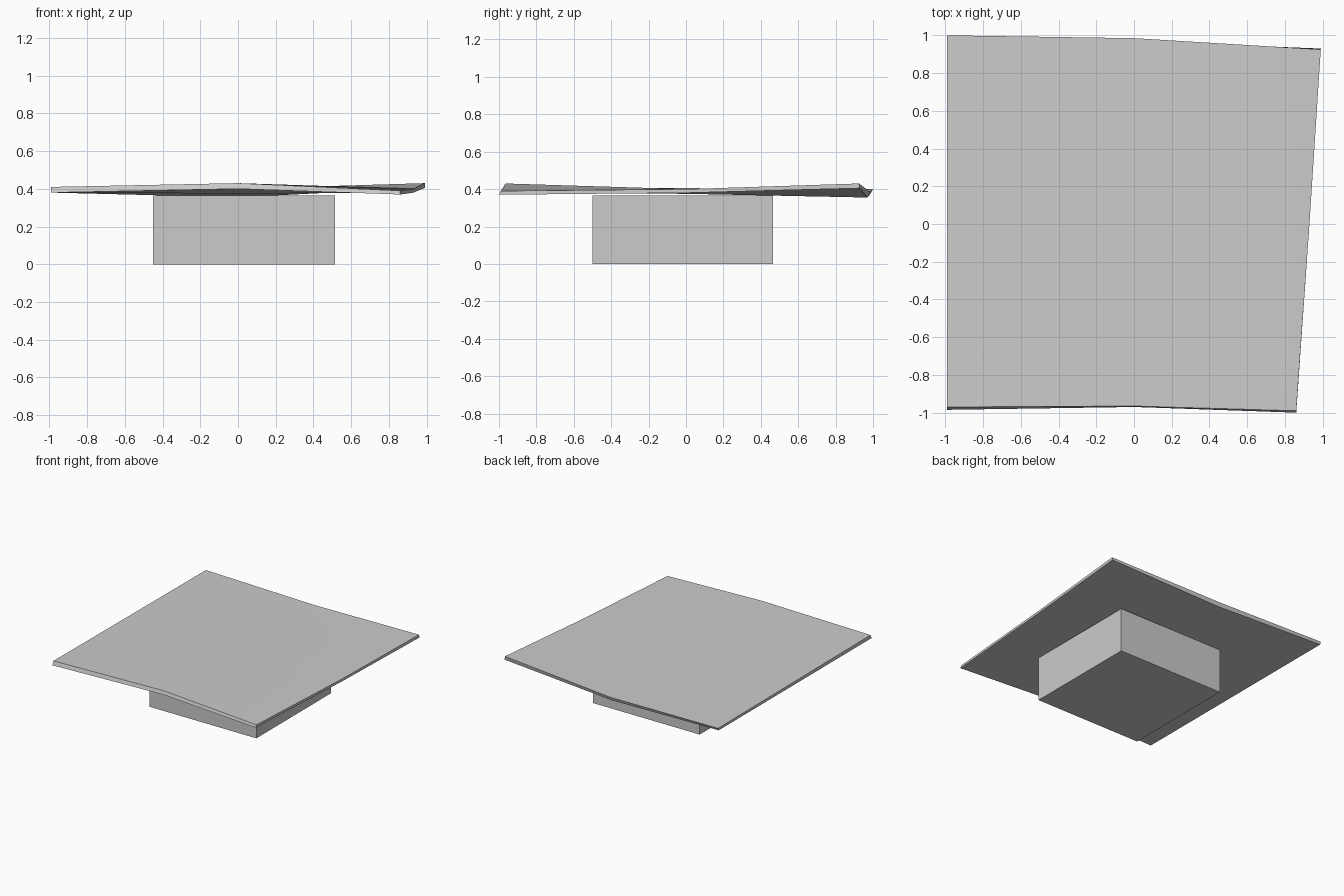
import bpy
import bmesh
import math

old = bpy.data.objects.get("Cube")
if old:
    bpy.data.objects.remove(old, do_unlink=True)

# Plain grey finish
grey = bpy.data.materials.new("plain grey")
grey.use_nodes = True
colour = (0.6, 0.6, 0.6, 1)
grey.diffuse_color = colour
grey.node_tree.nodes["Principled BSDF"].inputs["Base Color"].default_value = colour


def make_object(name, bm):
    bmesh.ops.recalc_face_normals(bm, faces=bm.faces)
    mesh = bpy.data.meshes.new(name)
    bm.to_mesh(mesh)
    bm.free()
    mesh.materials.append(grey)
    obj = bpy.data.objects.new(name, mesh)
    bpy.context.collection.objects.link(obj)
    return obj


# Square base block
bm = bmesh.new()
bmesh.ops.create_cube(bm, size=1)
bmesh.ops.scale(bm, vec=(0.965, 0.965, 0.365), verts=bm.verts)
bmesh.ops.translate(bm, vec=(0.033, -0.017, 0.1825), verts=bm.verts)
make_object("base_block", bm)

# Warped top slab: rows from front to back, each (x, y, top z, bottom y, bottom z)
rows = [
    [(-0.99, -0.97, 0.41, -0.985, 0.38), (0, -0.965, 0.43, -0.97, 0.40),
     (0.86, -0.99, 0.39, -1.0, 0.37)],
    [(-0.99, 0, 0.405, 0, 0.38), (0, 0, 0.40, 0, 0.375),
     (0.93, 0, 0.40, 0, 0.38)],
    [(-0.99, 1.0, 0.40, 0.99, 0.38), (0, 0.985, 0.385, 0.97, 0.355),
     (0.99, 0.925, 0.43, 0.93, 0.405)],
]
bm = bmesh.new()
top = [[bm.verts.new((x, y, z)) for x, y, z, _, _ in row] for row in rows]
low = [[bm.verts.new((x, y, z)) for x, _, _, y, z in row] for row in rows]
for grid in (top, low):
    for i in range(2):
        for j in range(2):
            bm.faces.new((grid[i][j], grid[i][j + 1], grid[i + 1][j + 1], grid[i + 1][j]))

# Slab rim
rim = [(0, 0), (0, 1), (0, 2), (1, 2), (2, 2), (2, 1), (2, 0), (1, 0)]
for (a, b), (c, d) in zip(rim, rim[1:] + rim[:1]):
    bm.faces.new((top[a][b], top[c][d], low[c][d], low[a][b]))
slab = make_object("top_slab", bm)

bpy.ops.object.select_all(action="DESELECT")
slab.select_set(True)
bpy.context.view_layer.objects.active = slab
bpy.ops.object.shade_smooth_by_angle(angle=math.radians(30))
